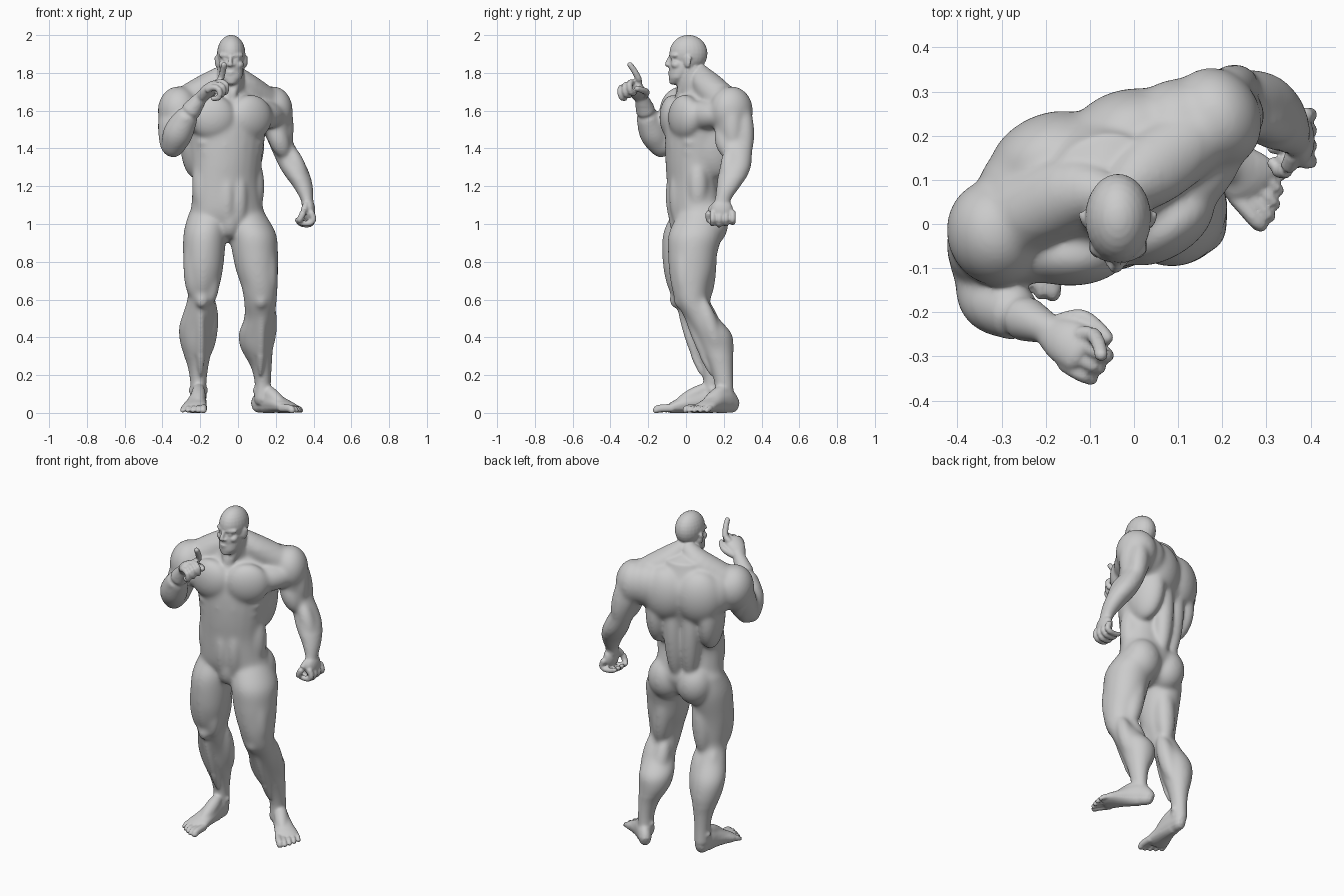
import bpy, bmesh, math
from mathutils import Vector as V, Matrix

bm = bmesh.new()

def ball(c, r, yaw=0.0):
    r = (r, r, r) if isinstance(r, (int, float)) else r
    m = Matrix.Translation(V(c)) @ Matrix.Rotation(math.radians(yaw), 4, 'Z') @ Matrix.Diagonal((*r, 1))
    bmesh.ops.create_uvsphere(bm, u_segments=24, v_segments=14, radius=1, matrix=m)

def muscle(a, b, w):
    """Spindle whose long axis runs from a to b, with radius w."""
    a, b = V(a), V(b)
    q = (b - a).to_track_quat('Z', 'Y').to_matrix().to_4x4()
    m = Matrix.Translation((a + b) / 2) @ q @ Matrix.Diagonal((w, w, (b - a).length / 2, 1))
    bmesh.ops.create_uvsphere(bm, u_segments=24, v_segments=16, radius=1, matrix=m)

def spline(p, k=4):
    out = []
    for i in range(len(p) - 1):
        q = [p[max(0, i - 1)], p[i], p[i + 1], p[min(len(p) - 1, i + 2)]]
        for t in [j / k for j in range(k)]:
            out.append([0.5 * (2 * b + (c - a) * t + (2 * a - 5 * b + 4 * c - d) * t * t
                               + (3 * b - a - 3 * c + d) * t ** 3) for a, b, c, d in zip(*q)])
    return out + [list(p[-1])]

def limb(pts, yaw=None, n=24):
    """Loft of ellipses (x, y, z, ra, rb); level rings if yaw is given, else square to the path."""
    p = spline(pts)
    rings, last = [], len(p) - 1
    for i, (x, y, z, ra, rb) in enumerate(p):
        t = (V(p[min(last, i + 1)][:3]) - V(p[max(0, i - 1)][:3])).normalized()
        if yaw is not None:
            e = V((math.cos(math.radians(yaw)), math.sin(math.radians(yaw)), 0))
            f = V((-e.y, e.x, 0))
        else:
            ref = V((0, 0, 1)) if abs(t.z) < 0.8 else V((0, 1, 0))
            e = t.cross(ref).normalized()
            f = e.cross(t)
        rr = [(0, 1)]
        cap, c = 0.8 * min(ra, rb), V((x, y, z))
        if i == 0:
            rr = [(-1, 0.05), (-0.7, 0.7), (0, 1)]
        elif i == last:
            rr = [(0, 1), (0.7, 0.7), (1, 0.05)]
        for off, s in rr:
            rings.append([bm.verts.new(c + t * off * cap + s * (e * ra * math.cos(a) + f * rb * math.sin(a)))
                          for a in [2 * math.pi * k / n for k in range(n)]])
    for r0, r1 in zip(rings, rings[1:]):
        for k in range(n):
            bm.faces.new((r0[k], r0[(k + 1) % n], r1[(k + 1) % n], r1[k]))
    bm.faces.new(rings[0][::-1])
    bm.faces.new(rings[-1])

def digit(r, *pts):
    limb([(*p, r * (1 - 0.06 * i), r * (1 - 0.06 * i)) for i, p in enumerate(pts)], n=14)

CY = 17
ca, sa = math.cos(math.radians(CY)), math.sin(math.radians(CY))
def chest(u, v, z, cx=-0.07, cy=0.08):
    return (cx + u * ca - v * sa, cy + u * sa + v * ca, z)

# torso core
limb([(-.053, .06, 1.0, .17, .125), (-.055, .058, 1.05, .2, .142), (-.06, .045, 1.12, .19, .138),
      (-.063, .035, 1.22, .183, .132), (-.063, .045, 1.32, .19, .15), (-.065, .06, 1.42, .205, .168),
      (-.07, .075, 1.52, .225, .178), (-.07, .09, 1.62, .225, .17), (-.07, .1, 1.69, .16, .13)], yaw=CY)
# torso muscles
for s in (-1, 1):
    ball(chest(s * .108, -.125, 1.565), (.125, .07, .12), CY + s * 14)          # chest
    ball(chest(s * .1, .105, 1.57), (.14, .098, .16), CY - s * 8)               # shoulder blade
    ball(chest(s * .15, .045, 1.44), (.075, .125, .2), CY)                      # side of back
    muscle(chest(s * .04, .085, 1.05), chest(s * .06, .125, 1.55), .055)        # lower back
    for z, d in ((1.415, -.13), (1.345, -.124), (1.275, -.117)):                # abdomen
        ball(chest(s * .038, d, z, -.065, .06), (.042, .037, .037), CY)
    muscle(chest(s * .035, -.105, .98, -.06, .055), chest(s * .034, -.12, 1.28, -.06, .055), .046)
    muscle(chest(s * .145, -.03, 1.05, -.06, .05), chest(s * .14, -.03, 1.36, -.06, .05), .056)
    for k in range(3):                                                          # ribs
        ball(chest(s * (.138 - .012 * k), -.08, 1.43 - .05 * k, -.065, .06), (.05, .045, .024), CY + s * 35)
ball((-.14, .11, 1.01), (.105, .105, .125))                                     # seat
ball((.045, .125, 1.005), (.108, .1, .125))
muscle((-.05, -.02, 1.14), (-.043, -.035, .925), .062)                          # groin
# sheets joining chest and back to the arms
muscle(chest(-.02, -.12, 1.57), (-.385, -.06, 1.57), .085)
muscle(chest(.02, -.12, 1.57), (.24, .2, 1.58), .08)
ball((-.245, .075, 1.58), (.11, .11, .13))
ball((.1, .22, 1.6), (.11, .11, .13))

# neck and sloping shoulders
limb([(-.06, .09, 1.64, .1, .1), (-.048, .05, 1.73, .084, .088), (-.038, .022, 1.82, .069, .076)], yaw=0)
limb([(-.035, .065, 1.8, .05, .055), (.035, .12, 1.73, .085, .075), (.14, .2, 1.65, .085, .082)])
limb([(-.05, .065, 1.8, .05, .055), (-.14, .07, 1.73, .085, .08), (-.26, .02, 1.655, .09, .085)])
muscle((-.05, -.055, 1.66), (-.1, .03, 1.86), .024)
muscle((-.03, -.05, 1.66), (.025, .03, 1.86), .024)

# left arm, hanging
limb([(.15, .21, 1.63, .085, .085), (.19, .24, 1.55, .09, .1), (.219, .262, 1.45, .067, .09),
      (.262, .275, 1.36, .071, .076), (.303, .256, 1.28, .072, .083), (.343, .225, 1.2, .053, .063),
      (.365, .196, 1.13, .034, .043), (.37, .19, 1.09, .032, .045)], yaw=0)
ball((.185, .24, 1.6), (.103, .118, .13), 25)
muscle((.22, .24, 1.7), (.25, .25, 1.38), .06)
muscle((.18, .19, 1.55), (.25, .22, 1.35), .055)
muscle((.2, .3, 1.65), (.25, .315, 1.34), .055)
muscle((.265, .24, 1.42), (.355, .215, 1.2), .047)
# right arm, folded up
limb([(-.28, 0, 1.63, .09, .09), (-.325, -.035, 1.56, .095, .1), (-.343, -.06, 1.48, .08, .09),
      (-.345, -.1, 1.405, .068, .07)], yaw=0)
limb([(-.347, -.125, 1.4, .06, .06), (-.318, -.17, 1.48, .08, .077), (-.265, -.205, 1.575, .06, .06),
      (-.2, -.235, 1.665, .037, .036), (-.175, -.25, 1.69, .038, .03)])
ball((-.315, -.02, 1.6), (.11, .122, .13), 15)
muscle((-.31, -.09, 1.6), (-.335, -.12, 1.42), .055)
muscle((-.35, .03, 1.65), (-.358, -.08, 1.37), .058)

# left hand, loosely closed
ball((.375, .19, 1.07), (.034, .06, .064))
for i in range(4):
    y = .142 + .035 * i
    k = .006 * abs(i - 1)
    digit(.0175, (.387, y, 1.06), (.399, y, 1.025), (.378, y, .998 + k), (.335, y - .004, 1.0 + k), (.312, y - .004, 1.022))
digit(.019, (.36, .155, 1.1), (.345, .122, 1.06), (.326, .122, 1.02))
# right hand, first finger raised
limb([(-.19, -.245, 1.675, .04, .032), (-.155, -.265, 1.708, .053, .034), (-.12, -.285, 1.735, .054, .028)])
digit(.0185, (-.12, -.25, 1.74), (-.094, -.25, 1.765), (-.08, -.272, 1.808), (-.074, -.298, 1.845))
for x, y, z in ((-.108, -.275, 1.75), (-.126, -.301, 1.737), (-.144, -.325, 1.722)):
    digit(.018, (x - .015, y + .01, z - .012), (x + .01, y - .008, z), (x + .042, y - .024, z - .008),
          (x + .045, y - .018, z - .05), (x + .012, y + .002, z - .058))
digit(.019, (-.165, -.22, 1.68), (-.12, -.21, 1.7), (-.082, -.235, 1.71), (-.06, -.26, 1.718))

# legs
limb([(-.155, .045, 1.06, .105, .115), (-.175, .015, .95, .114, .137), (-.182, -.005, .8, .108, .118),
      (-.184, -.003, .7, .094, .1), (-.19, .008, .62, .076, .083), (-.205, .04, .55, .079, .083),
      (-.221, .09, .45, .093, .092), (-.219, .115, .35, .083, .085), (-.212, .132, .25, .056, .06),
      (-.21, .14, .16, .043, .048), (-.21, .135, .07, .043, .055)], yaw=0)
limb([(.035, .075, 1.06, .105, .115), (.077, .05, .95, .125, .142), (.09, .036, .85, .122, .132),
      (.101, .03, .75, .111, .12), (.115, .024, .66, .095, .1), (.118, .035, .58, .086, .086),
      (.114, .085, .5, .082, .09), (.1, .14, .42, .097, .103), (.1, .163, .34, .086, .09),
      (.122, .185, .25, .057, .064), (.131, .2, .16, .043, .05), (.127, .203, .07, .043, .052)], yaw=0)
for H, K, A, s in ((V((-.17, .01, .98)), V((-.19, .0, .6)), V((-.21, .13, .12)), -1),
                   (V((.075, .05, .98)), V((.122, .022, .6)), V((.13, .19, .12)), 1)):
    P = lambda t, x, y: H.lerp(K, t) + V((s * x, y, 0))
    Q = lambda t, x, y: K.lerp(A, t) + V((s * x, y, 0))
    muscle(P(0, .05, -.055), P(1.0, .045, -.03), .062)      # outer thigh
    muscle(P(-.05, .01, -.09), P(1.0, .0, -.045), .062)     # front thigh
    muscle(P(.4, -.04, -.045), P(1.08, -.045, -.03), .046)  # inner thigh above knee
    muscle(P(.0, -.02, .06), P(1.1, -.02, .075), .06)       # back thigh
    ball(P(1.0, 0, -.058), (.036, .03, .048))               # kneecap
    muscle(Q(-.05, -.045, .065), Q(.65, -.035, .06), .052)  # calf
    muscle(Q(-.05, .04, .06), Q(.58, .035, .055), .046)
    muscle(Q(.05, .005, -.05), Q(.85, -.01, -.025), .025)   # shin
    for e in (-1, 1):
        ball(A + V((.034 * e, .01, 0)), .02)                # ankle

# feet
for ox, oy, dx, dy, s in ((-.207, .155, -.07, -1, -1), (.1, .252, .7, -.71, 1)):
    d = V((dx, dy, 0)).normalized()
    o = V((-d.y, d.x, 0)) * s                               # outward
    F = lambda a, b, z: tuple(V((ox, oy, 0)) + d * a + o * b + V((0, 0, z)))
    limb([(*F(a, b, z), w, h) for a, b, z, w, h in (
        (0, 0, .045, .034, .045), (.05, 0, .066, .042, .066), (.11, 0, .06, .048, .058),
        (.17, .004, .045, .057, .042), (.22, .008, .032, .067, .03), (.245, .008, .025, .062, .022))])
    muscle(F(.02, 0, .15), F(.22, -.012, .035), .038)
    for i in range(5):
        b, tip, r = -.045 + .028 * i, (.326, .328, .316, .3, .28)[i], (.02, .015, .0145, .014, .014)[i]
        digit(r, F(.225, b * .9, .028), F(tip - .035, b, .025), F(tip - .012, b, .016))

# head
hx = -.036
ball((hx, .013, 1.903), (.075, .101, .098))
ball((hx, -.018, 1.83), (.065, .073, .09))
limb([(hx, -.058, 1.75, .036, .028), (hx, -.038, 1.775, .057, .053), (hx, -.02, 1.82, .065, .068)], yaw=0)
ball((hx, -.07, 1.757), (.028, .021, .022))
ball((hx, -.062, 1.8), (.042, .027, .035))
limb([(hx - .003, -.083, 1.885, .009, .01), (hx - .005, -.095, 1.86, .011, .011), (hx - .006, -.102, 1.842, .014, .011)], n=14)
ball((hx - .004, -.083, 1.803), (.024, .013, .006))
ball((hx - .004, -.082, 1.791), (.022, .012, .006))
for s in (-1, 1):
    muscle((hx + s * .002, -.083, 1.891), (hx + s * .066, -.052, 1.893), .014)  # brow
    ball((hx + s * .029, -.064, 1.871), .017)                                   # eye
    ball((hx + s * .042, -.05, 1.843), (.025, .028, .022))                      # cheekbone
    ball((hx + s * .016 - .005, -.088, 1.841), (.009, .01, .008))               # nostril
    ball((hx + s * .075, .008, 1.862), (.01, .02, .034), s * -25)               # ear
    ball((hx + s * .079, .016, 1.876), (.009, .014, .016), s * -25)

# fuse the parts into one skin
bmesh.ops.recalc_face_normals(bm, faces=bm.faces)
me = bpy.data.meshes.new("body")
bm.to_mesh(me)
bm.free()
ob = bpy.data.objects.new("body", me)
bpy.context.collection.objects.link(ob)
bpy.context.view_layer.objects.active = ob
ob.select_set(True)
rm = ob.modifiers.new("fuse", 'REMESH')
rm.mode, rm.voxel_size = 'VOXEL', 0.0062
bpy.ops.object.modifier_apply(modifier="fuse")

# soften the skin: most on trunk and thighs, least on head, hands and toes
bm = bmesh.new()
bm.from_mesh(ob.data)
def fine(c):
    return (c.z > 1.77 and abs(c.x - hx) < .1 and c.y < .12) or c.z < .06 or (c.x > .28 and c.z < 1.12) \
        or (c.x > -.2 and c.y < -.18 and c.z > 1.62)
def thin(c):
    return c.z < .3 or (c.x > .25 and c.z < 1.25) or (c.y < -.17 and c.z > 1.55) or c.z > 1.74
soft = [v for v in bm.verts if not fine(v.co)]
core = [v for v in soft if not thin(v.co)]
axes = dict(use_axis_x=True, use_axis_y=True, use_axis_z=True)
for verts, n in ((core, 24), (soft, 9), (bm.verts, 1)):
    for i in range(n):
        bmesh.ops.smooth_vert(bm, verts=verts, factor=0.5, **axes)
for v in bm.verts:
    v.co.z = max(v.co.z, 0.004) - 0.004 * (v.co.z < 0.03)
bm.to_mesh(ob.data)
bm.free()
bpy.ops.object.shade_smooth()
